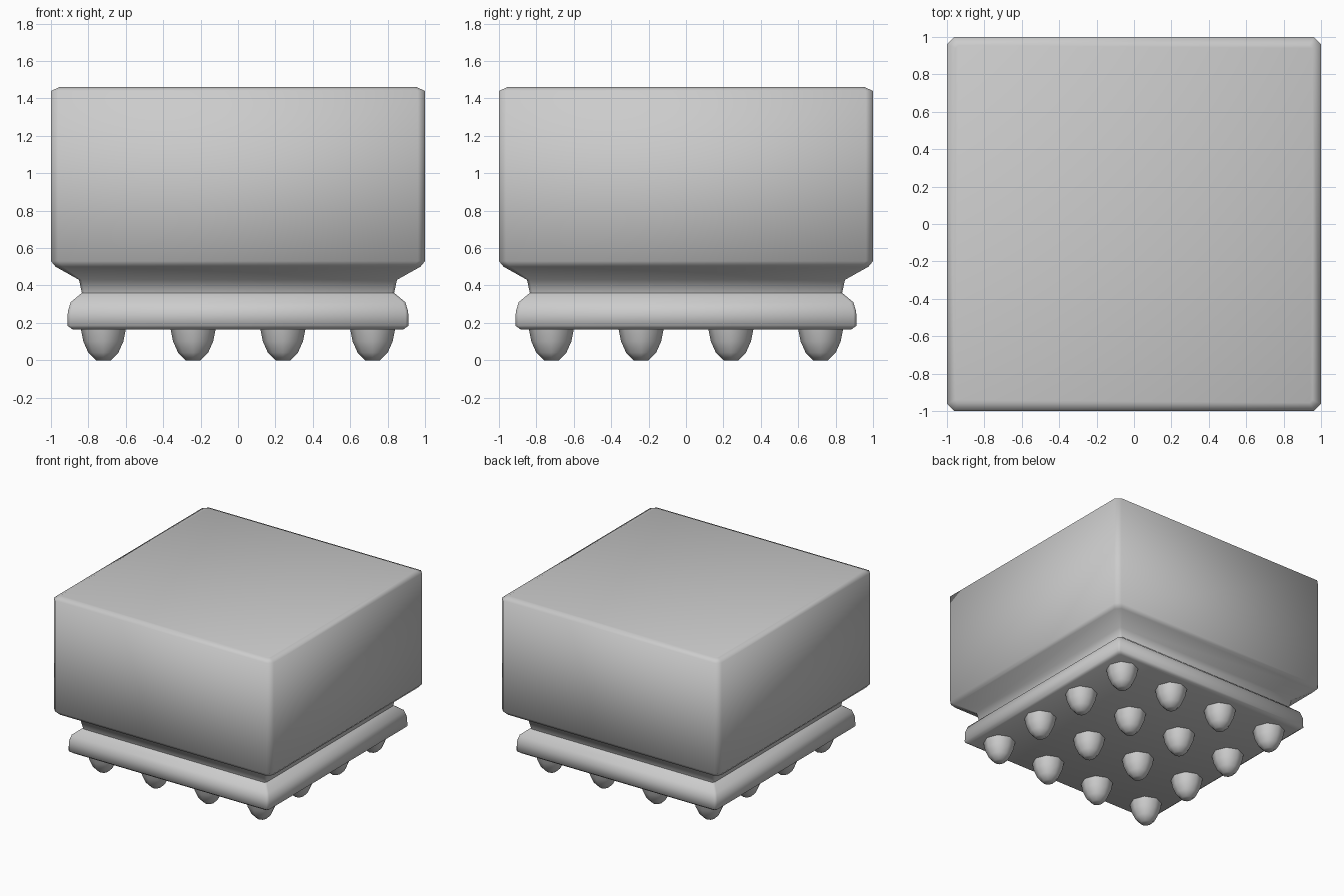
import bpy
import bmesh
from math import cos, sin, pi

if "Cube" in bpy.data.objects:
    bpy.data.objects.remove(bpy.data.objects["Cube"])


def square_ring(half, z, cut):
    # square outline with small cut corners
    a, b = half, half - cut
    return [(a, -b, z), (a, b, z), (b, a, z), (-b, a, z),
            (-a, b, z), (-a, -b, z), (-b, -a, z), (b, -a, z)]


def round_ring(r, z, cx, cy, n=8):
    return [(cx + r * cos(2 * pi * i / n), cy + r * sin(2 * pi * i / n), z) for i in range(n)]


def loft(bm, rings, cap_bottom=False, cap_top=False):
    # rings run from bottom to top
    vs = [[bm.verts.new(p) for p in ring] for ring in rings]
    n = len(vs[0])
    for lo, hi in zip(vs, vs[1:]):
        for i in range(n):
            j = (i + 1) % n
            bm.faces.new((lo[i], lo[j], hi[j], hi[i]))
    if cap_bottom:
        bm.faces.new(vs[0][::-1])
    if cap_top:
        bm.faces.new(vs[-1])


def finish(bm, name):
    mesh = bpy.data.meshes.new(name)
    for f in bm.faces:
        f.smooth = True
    bm.to_mesh(mesh)
    bm.free()
    ob = bpy.data.objects.new(name, mesh)
    bpy.context.collection.objects.link(ob)
    return ob


# Block body with tapered underside and neck
bm = bmesh.new()
body = [(0.835, 0.36), (0.85, 0.43), (0.975, 0.50), (1.0, 0.53), (1.0, 1.44), (0.955, 1.46)]
loft(bm, [square_ring(h, z, 0.038 if h > 0.96 else 0.015) for h, z in body], cap_top=True)
finish(bm, "block_body")

# Rounded base plate
bm = bmesh.new()
plate = [(0.885, 0.165), (0.912, 0.185), (0.91, 0.26), (0.895, 0.31), (0.835, 0.36)]
loft(bm, [square_ring(h, z, 0.015) for h, z in plate], cap_bottom=True)
finish(bm, "base_plate")

# Four by four grid of blunt pegs
peg = [(0.04, 0.0), (0.08, 0.04), (0.107, 0.10), (0.12, 0.165)]
spots = (-0.72, -0.24, 0.24, 0.72)
bm = bmesh.new()
for x in spots:
    for y in spots:
        loft(bm, [round_ring(r, z, x, y) for r, z in peg], cap_bottom=True)
finish(bm, "bottom_pegs")
